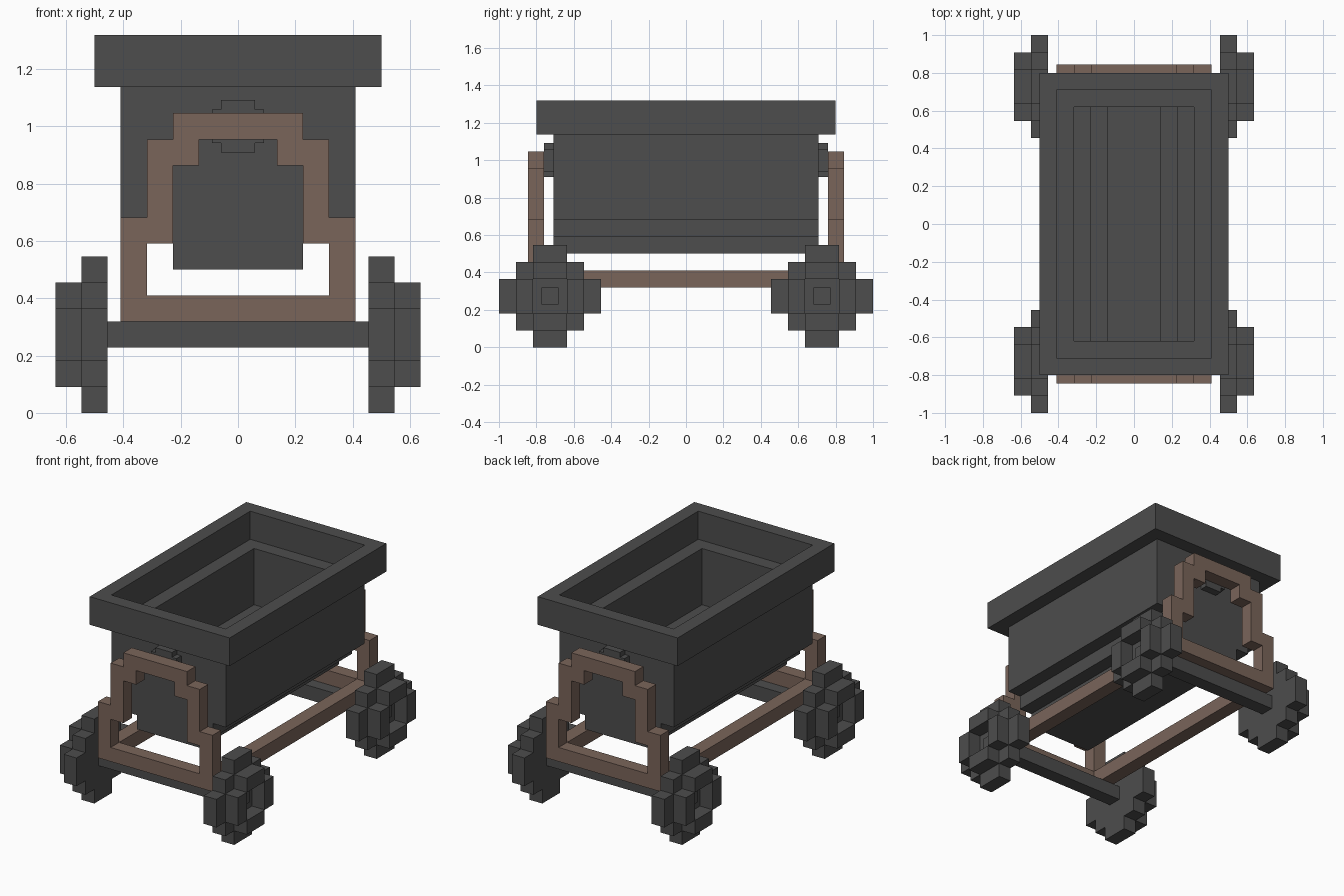
import bpy, bmesh

U = 1 / 11  # one block

old = bpy.data.objects.get("Cube")
if old:
    bpy.data.objects.remove(old, do_unlink=True)


def material(name, rgb):
    m = bpy.data.materials.new(name)
    m.use_nodes = True
    color = (*rgb, 1)
    m.diffuse_color = color
    m.node_tree.nodes["Principled BSDF"].inputs["Base Color"].default_value = color
    return m


IRON = material("dark iron", (0.074, 0.074, 0.074))
WOOD = material("brown wood", (0.195, 0.13, 0.102))


def finish(name, bm, mat):
    bmesh.ops.recalc_face_normals(bm, faces=bm.faces)
    mesh = bpy.data.meshes.new(name)
    bm.to_mesh(mesh)
    bm.free()
    mesh.materials.append(mat)
    obj = bpy.data.objects.new(name, mesh)
    bpy.context.collection.objects.link(obj)
    return obj


def place(axis, depth, p):
    """Put a 2D profile point at a depth along the axis (block units)."""
    a, b = p
    return [c * U for c in {"x": (depth, a, b), "y": (a, depth, b), "z": (a, b, depth)}[axis]]


def prism(name, mat, axis, lo, hi, points):
    bm = bmesh.new()
    bottom, top = ([bm.verts.new(place(axis, d, p)) for p in points] for d in (lo, hi))
    bm.faces.new(bottom)
    bm.faces.new(top)
    n = len(points)
    for i in range(n):
        j = (i + 1) % n
        bm.faces.new((bottom[i], bottom[j], top[j], top[i]))
    return finish(name, bm, mat)


def rect(a0, a1, b0, b1):
    return [(a0, b0), (a1, b0), (a1, b1), (a0, b1)]


def box(name, mat, x0, x1, y0, y1, z0, z1):
    return prism(name, mat, "z", z0, z1, rect(x0, x1, y0, y1))


def ring(name, mat, lo, hi, outer, inner):
    """Horizontal rectangular band with an open middle."""
    bm = bmesh.new()
    loops = [[bm.verts.new(place("z", d, p)) for p in pts]
             for d, pts in ((lo, outer), (hi, outer), (hi, inner), (lo, inner))]
    for k in range(4):
        a, b = loops[k], loops[(k + 1) % 4]
        for i in range(4):
            j = (i + 1) % 4
            bm.faces.new((a[i], a[j], b[j], b[i]))
    return finish(name, bm, mat)


def mirrored(half):
    return half + [(-a, b) for a, b in reversed(half)]


# Stepped trough with closed ends
outer = [(2.5, 5.5), (2.5, 6.5), (3.5, 6.5), (3.5, 7.5), (4.5, 7.5), (4.5, 12.5)]
inner = [(3.5, 12.5), (3.5, 8.5), (2.5, 8.5), (2.5, 7.5), (1.5, 7.5), (1.5, 6.5)]
left = outer + inner
prism("trough", IRON, "y", -6.8, 6.8, mirrored(outer + inner)[:12] + [(-a, b) for a, b in reversed(left)])
for side, label in ((-1, "front"), (1, "back")):
    lo, hi = sorted((side * 6.75, side * 7.8))
    prism(label + "_trough_end", IRON, "y", *sorted((side * 6.8, side * 7.8)), mirrored(outer))

# Wide rim
ring("rim", IRON, 12.5, 14.5, rect(-5.5, 5.5, -8.8, 8.8), rect(-4.5, 4.5, -7.8, 7.8))

# End frames, pivots and axles
arch = [(3.5, 3.5), (4.5, 3.5), (4.5, 7.5), (3.5, 7.5), (3.5, 10.5), (2.5, 10.5), (2.5, 11.5)]
arch_inside = [(1.5, 10.5), (1.5, 9.5), (2.5, 9.5), (2.5, 6.5), (3.5, 6.5)]
arch_profile = arch + [(-a, b) for a, b in reversed(arch)]
arch_profile += [(-a, b) for a, b in reversed(arch_inside)] + arch_inside
pivot = [(0.65, 10), (0.65, 10.35), (1, 10.35), (1, 11.65), (0.65, 11.65), (0.65, 12)]

for side, label in ((-1, "front"), (1, "back")):
    lo, hi = sorted((side * 8.35, side * 9.3))
    prism(label + "_arch", WOOD, "y", lo, hi, [
        *arch, *[(-a, b) for a, b in reversed(arch)],
        *[(-a, b) for a, b in arch_inside[::-1]], *arch_inside])
    box(label + "_sill", WOOD, -3.5, 3.5, lo, hi, 3.5, 4.5)
    prism(label + "_pivot", IRON, "y", *sorted((side * 7.8, side * 8.35)), mirrored(pivot))
    box(label + "_axle", IRON, -6.15, 6.15, side * 8 - 0.5, side * 8 + 0.5, 2.5, 3.5)

# Side rails
for side, label in ((-1, "right"), (1, "left")):
    x0, x1 = sorted((side * 3.5, side * 4.5))
    box(label + "_rail", WOOD, x0, x1, -8.35, 8.35, 3.5, 4.5)

# Stepped wheels with four outer hub blocks around a recess
quarter = [(3, 1), (2, 1), (2, 2), (1, 2), (1, 3)]
disc = ([(a, b) for a, b in quarter] + [(-a, b) for a, b in quarter[::-1]]
        + [(-a, -b) for a, b in quarter] + [(a, -b) for a, b in quarter[::-1]])
blocks = [(-1, 1, 1, 2), (-1, 1, -2, -1), (1, 2, -1, 1), (-2, -1, -1, 1)]
for sx, lx in ((-1, "right"), (1, "left")):
    for sy, ly in ((-1, "front"), (1, "back")):
        name = ly + "_" + lx + "_wheel"
        cy, cz = sy * 8, 3
        prism(name, IRON, "x", *sorted((sx * 5, sx * 6)), [(cy + a, cz + b) for a, b in disc])
        for a0, a1, b0, b1 in blocks:
            prism(name + "_block", IRON, "x", *sorted((sx * 6, sx * 7)),
                  rect(cy + a0, cy + a1, cz + b0, cz + b1))
